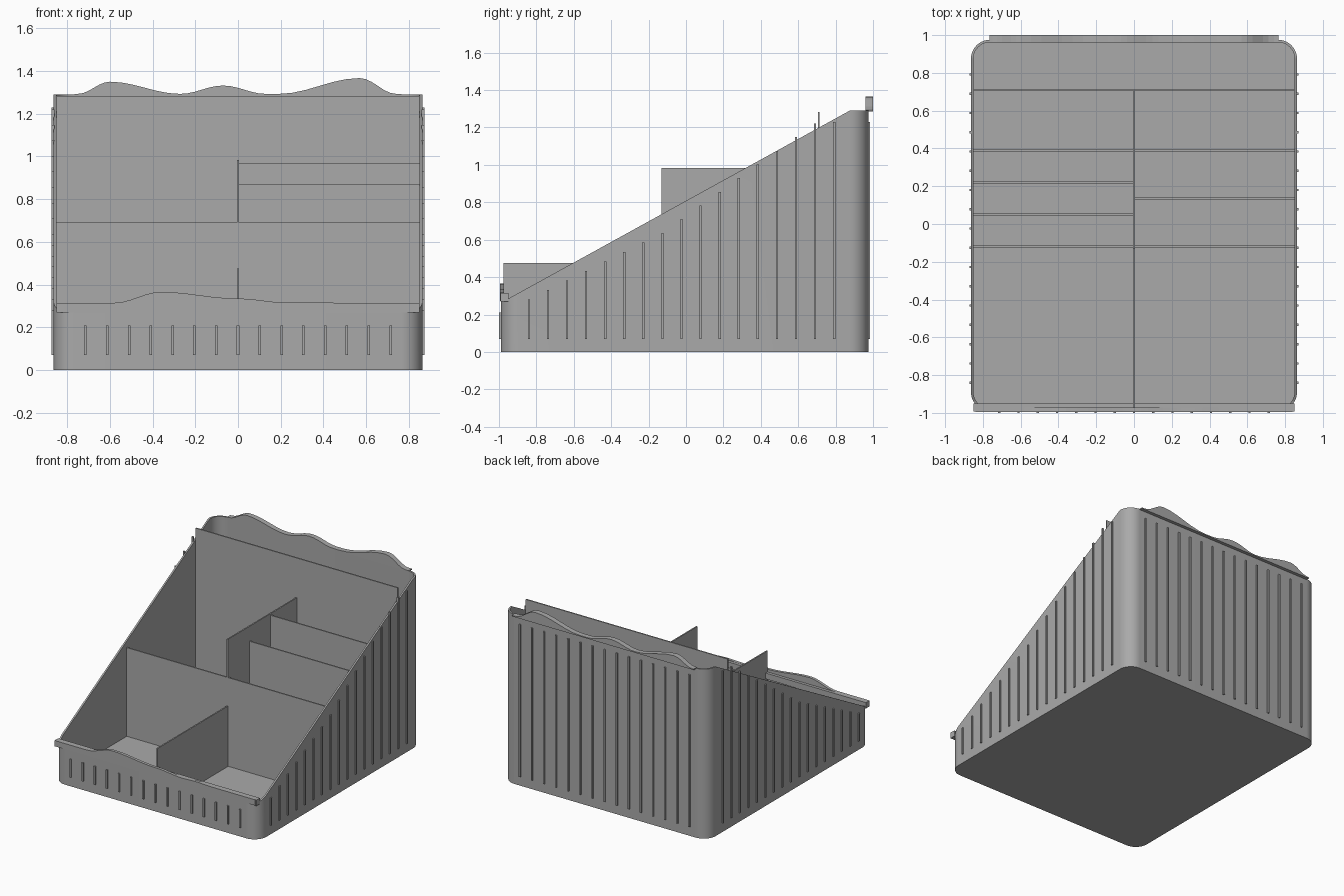
import bpy, bmesh, math

cube = bpy.data.objects.get("Cube")
if cube:
    bpy.data.objects.remove(cube, do_unlink=True)

grey = bpy.data.materials.new("plain_grey")
grey.diffuse_color = (0.4, 0.4, 0.4, 1)
grey.use_nodes = True
grey.node_tree.nodes["Principled BSDF"].inputs["Base Color"].default_value = (0.4, 0.4, 0.4, 1)

HALF_X, FRONT, BACK = 0.863, -0.99, 0.975
RADIUS, WALL, FLOOR = 0.1, 0.013, 0.015
INNER_X = HALF_X - WALL


def finish(name, bm):
    bmesh.ops.recalc_face_normals(bm, faces=bm.faces)
    mesh = bpy.data.meshes.new(name)
    bm.to_mesh(mesh)
    bm.free()
    obj = bpy.data.objects.new(name, mesh)
    bpy.context.scene.collection.objects.link(obj)
    mesh.materials.append(grey)
    return obj


def add_box(bm, x, y, z):
    """Add a box spanning three (low, high) ranges."""
    made = bmesh.ops.create_cube(bm, size=1)
    for v in made["verts"]:
        v.co = [lo + (c + 0.5) * (hi - lo) for c, (lo, hi) in zip(v.co, (x, y, z))]


def box(name, x, y, z):
    bm = bmesh.new()
    add_box(bm, x, y, z)
    return finish(name, bm)


def rim_height(y):
    return min(1.29, 0.285 + max(0, y + 0.95) * 0.551)


def rounded_outline(inset, steps=10):
    """Rounded rectangle in plan; corner centres stay fixed as it is inset."""
    points = []
    cx, r = HALF_X - RADIUS, RADIUS - inset
    centres = [(cx, BACK - RADIUS), (-cx, BACK - RADIUS), (-cx, FRONT + RADIUS), (cx, FRONT + RADIUS)]
    for k, (px, py) in enumerate(centres):
        for i in range(steps + 1):
            a = math.pi / 2 * (k + i / steps)
            points.append((px + r * math.cos(a), py + r * math.sin(a)))
    return points


# Open tray with a sloping rim
bm = bmesh.new()
outer, inner = rounded_outline(0), rounded_outline(WALL)
rings = [
    [bm.verts.new((x, y, 0)) for x, y in outer],
    [bm.verts.new((x, y, rim_height(y))) for x, y in outer],
    [bm.verts.new((x, y, rim_height(y))) for x, y in inner],
    [bm.verts.new((x, y, FLOOR)) for x, y in inner],
]
n = len(outer)
for a, b in zip(rings, rings[1:]):
    for i in range(n):
        j = (i + 1) % n
        bm.faces.new((a[i], a[j], b[j], b[i]))
bm.faces.new(rings[0])
bm.faces.new(rings[-1])
tray = finish("tray_shell", bm)
bpy.context.view_layer.objects.active = tray
tray.select_set(True)
bpy.ops.object.shade_smooth_by_angle(angle=math.radians(30))
tray.select_set(False)

# Cross dividers: name, x range, y, top
T = 0.005
dividers = [
    ("rear_panel", (-INNER_X, INNER_X), 0.71, 1.283),
    ("front_panel", (-INNER_X, INNER_X), -0.12, 0.69),
    ("left_rear_divider", (0, INNER_X), 0.39, 0.97),
    ("left_front_divider", (0, INNER_X), 0.135, 0.87),
    ("right_rear_divider", (-INNER_X, 0), 0.39, 0.38),
    ("right_middle_divider", (-INNER_X, 0), 0.22, 0.38),
    ("right_front_divider", (-INNER_X, 0), 0.05, 0.38),
]
for name, xs, y, top in dividers:
    box(name, xs, (y - T, y + T), (FLOOR, top))

# Lengthwise dividers
box("centre_divider_front", (-T, T), (-0.975, -0.12), (FLOOR, 0.475))
box("centre_divider_rear", (-T, T), (-0.13, 0.71), (FLOOR, 0.983))

# Ribs on the front and back walls
W = 0.006
front_ribs, back_ribs, side_ribs = bmesh.new(), bmesh.new(), bmesh.new()
for i in range(-7, 8):
    x = i * 0.102
    add_box(front_ribs, (x - W, x + W), (-1.0, FRONT + 0.005), (0.07, 0.21))
    add_box(back_ribs, (x - W, x + W), (BACK - 0.005, 0.985), (0.07, 1.23))
finish("front_ribs", front_ribs)
finish("back_ribs", back_ribs)

# Ribs on both sides, rising with the rim
for i in range(17):
    y = -0.84 + i * 0.102
    top = 0.28 + 0.051 * i if i < 8 else min(1.23, 0.71 + 0.073 * (i - 8))
    for s in (-1, 1):
        add_box(side_ribs, sorted((s * (HALF_X - 0.005), s * 0.872)), (y - W, y + W), (0.07, top))
finish("side_ribs", side_ribs)


def crest(name, points, base, half, y0, y1, steps=6):
    """Wavy plate: smooth curve through (x, z) points above a flat base."""
    curve = []
    for (xa, za), (xb, zb) in zip(points, points[1:]):
        for i in range(steps):
            t = i / steps
            curve.append((xa + (xb - xa) * t, za + (zb - za) * (1 - math.cos(math.pi * t)) / 2))
    curve.append(points[-1])
    profile = [(-half, base), (-half, points[0][1])] + curve + [(half, points[-1][1]), (half, base)]
    bm = bmesh.new()
    face = bm.faces.new([bm.verts.new((x, y0, z)) for x, z in profile])
    moved = bmesh.ops.extrude_face_region(bm, geom=[face])["geom"]
    bmesh.ops.translate(bm, vec=(0, y1 - y0, 0), verts=[v for v in moved if isinstance(v, bmesh.types.BMVert)])
    return finish(name, bm)


# Wavy crest on the back edge
crest("back_crest",
      [(-0.75, 1.293), (-0.6, 1.35), (-0.27, 1.293), (-0.07, 1.332),
       (0.13, 1.293), (0.19, 1.293), (0.57, 1.367), (0.74, 1.293)],
      1.285, 0.765, 0.96, 1.0)

# Front lip bar and its low wave
box("front_lip", (-0.85, 0.85), (-0.992, -0.95), (0.27, 0.315))
crest("front_wave",
      [(-0.58, 0.315), (-0.36, 0.366), (0, 0.335), (0.23, 0.316), (0.34, 0.32), (0.47, 0.315)],
      0.272, 0.84, -0.994, -0.972)
